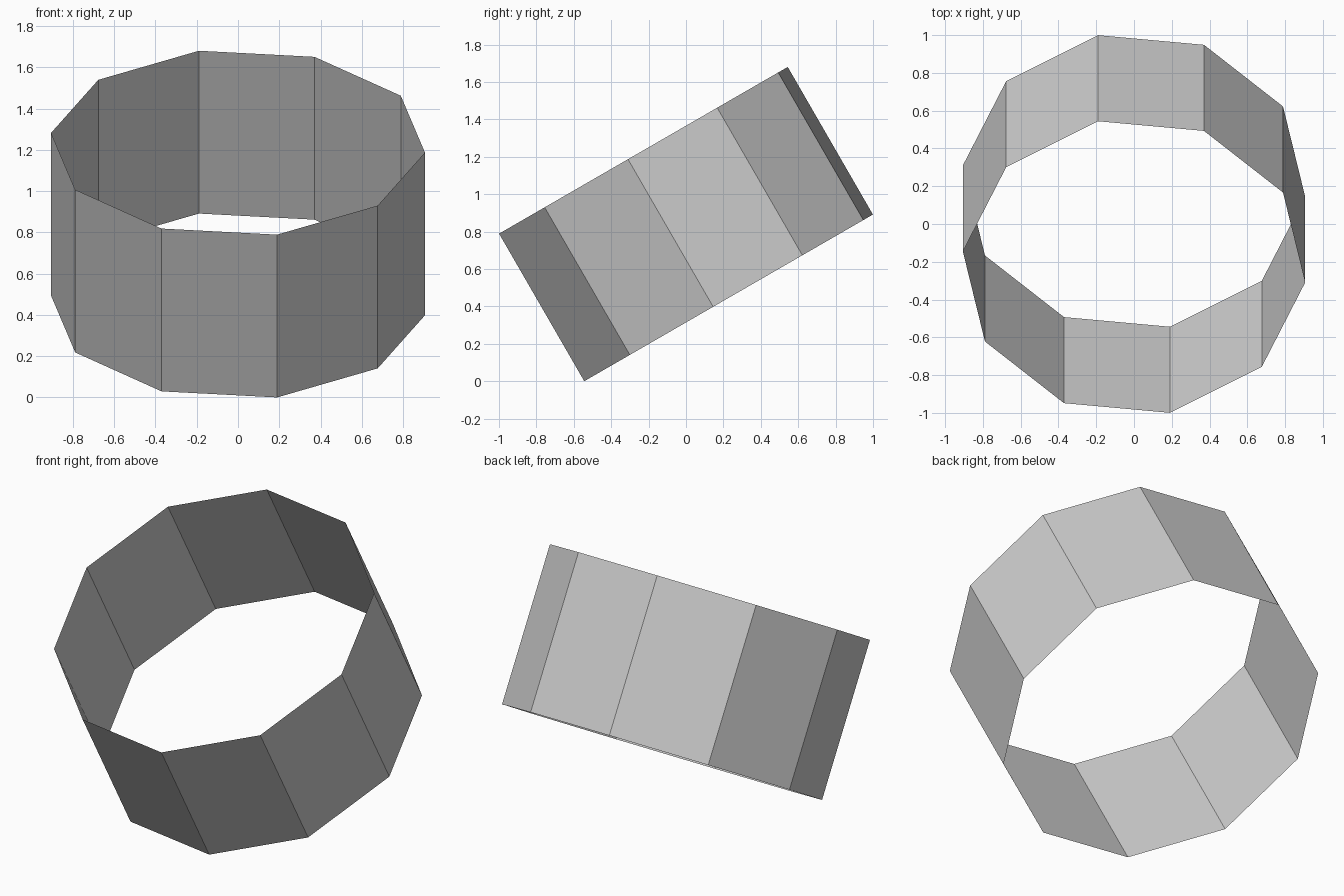
import bpy, bmesh
from math import radians
from mathutils import Matrix

cube = bpy.data.objects.get("Cube")
if cube:
    bpy.data.objects.remove(cube, do_unlink=True)

SIDES = 10
SIZE = 0.911  # the ring's radius equals its height

grey = bpy.data.materials.new("light_grey")
grey.use_nodes = True
colour = (0.6, 0.6, 0.6, 1)
grey.diffuse_color = colour
grey.node_tree.nodes["Principled BSDF"].inputs["Base Color"].default_value = colour

# Open ten-sided band, turned about its axis and tipped towards the front
bm = bmesh.new()
placing = Matrix.Rotation(radians(30), 4, 'X') @ Matrix.Rotation(radians(12), 4, 'Z')
bmesh.ops.create_cone(bm, cap_ends=False, segments=SIDES, radius1=SIZE,
                      radius2=SIZE, depth=SIZE, matrix=placing)

# Rest the lowest corner on the ground
lowest = min(v.co.z for v in bm.verts)
bmesh.ops.translate(bm, verts=bm.verts, vec=(0, 0, -lowest))

mesh = bpy.data.meshes.new("tilted_ring")
bm.to_mesh(mesh)
bm.free()
mesh.materials.append(grey)
ring = bpy.data.objects.new("tilted_ring", mesh)
bpy.context.collection.objects.link(ring)
